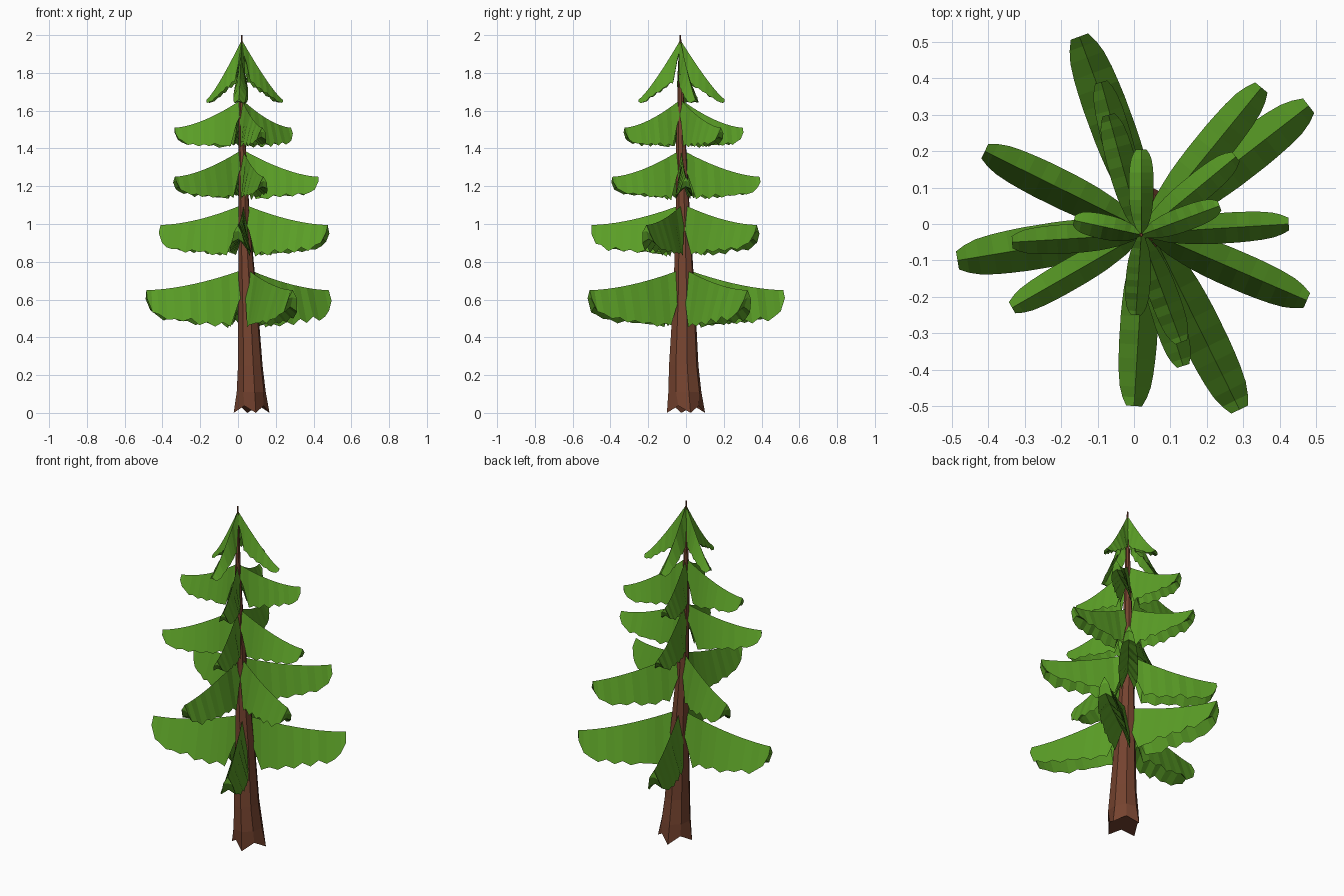
import bpy, bmesh, math, random
from mathutils import Vector

if "Cube" in bpy.data.objects:
    bpy.data.objects.remove(bpy.data.objects["Cube"])

random.seed(4)


def material(name, rgb):
    m = bpy.data.materials.new(name)
    m.diffuse_color = (*rgb, 1)
    m.use_nodes = True
    m.node_tree.nodes["Principled BSDF"].inputs["Base Color"].default_value = m.diffuse_color
    return m


green = material("needle green", (0.105, 0.35, 0.02))
brown = material("bark brown", (0.18, 0.057, 0.029))


def add_object(name, bm, mat):
    bmesh.ops.recalc_face_normals(bm, faces=bm.faces)
    mesh = bpy.data.meshes.new(name)
    bm.to_mesh(mesh)
    bm.free()
    mesh.materials.append(mat)
    ob = bpy.data.objects.new(name, mesh)
    bpy.context.collection.objects.link(ob)
    return ob


def loft(bm, rings):
    """Skin a list of equal closed rings and cap both ends."""
    vr = [[bm.verts.new(p) for p in ring] for ring in rings]
    n = len(vr[0])
    for a, b in zip(vr, vr[1:]):
        for i in range(n):
            j = (i + 1) % n
            bm.faces.new((a[i], a[j], b[j], b[i]))
    bm.faces.new(vr[0])
    bm.faces.new(vr[-1])


# Trunk: (z, centre x, centre y, radius x, radius y)
TRUNK = [(0.02, 0.072, 0.0, 0.092, 0.098), (0.11, 0.070, -0.006, 0.079, 0.090),
         (0.25, 0.065, -0.012, 0.067, 0.080), (0.60, 0.052, -0.010, 0.052, 0.060),
         (1.00, 0.033, -0.015, 0.032, 0.040), (1.50, 0.020, -0.028, 0.018, 0.024),
         (2.00, 0.020, -0.030, 0.004, 0.004)]
SIDES = 8
rings = []
for k, (z, cx, cy, rx, ry) in enumerate(TRUNK):
    ring = []
    for i in range(SIDES):
        a = math.tau * (i + 0.3) / SIDES
        # alternate corners pull in at the foot to suggest roots
        root = (0.80 if i % 2 else 1.06) if k == 0 else 1
        dz = (0.018 if i % 2 else -0.02) if k == 0 else 0
        ring.append((cx + rx * root * math.cos(a), cy + ry * root * math.sin(a), z + dz))
    rings.append(ring)
bm = bmesh.new()
loft(bm, rings)
add_object("trunk", bm, brown)


def trunk_axis(z):
    for a, b in zip(TRUNK, TRUNK[1:]):
        if z <= b[0]:
            t = (z - a[0]) / (b[0] - a[0])
            return Vector((a[1] + (b[1] - a[1]) * t, a[2] + (b[2] - a[2]) * t))
    return Vector(TRUNK[-1][1:3])


# Outline of a branch: (position along it, how far the hem is lifted, width)
OUTLINE = [(0.0, 0.75, 0.25), (0.08, 0.50, 0.45), (0.17, 0.02, 0.70), (0.25, 0.06, 0.82),
           (0.33, 0.00, 0.92), (0.41, 0.09, 0.97), (0.49, 0.01, 1.0), (0.57, 0.10, 1.0),
           (0.65, 0.02, 1.0), (0.73, 0.12, 0.97), (0.81, 0.05, 0.92), (0.89, 0.18, 0.82),
           (0.95, 0.30, 0.65), (1.0, 0.68, 0.42)]


def branch(name, tip, top, end, hem_in, hem_out, half, power):
    """Drooping bough: a roof-like ridge with a ragged hem and hollow underside."""
    start = trunk_axis(top)
    run = Vector(tip) - start
    side = Vector((-run.y, run.x)).normalized()
    rings = []
    for t, lift, w in OUTLINE:
        c = start + run * t
        ridge = end + (top - end) * (1 - t) ** power
        low = hem_in + (hem_out - hem_in) * t
        ring = []
        hems = []
        for s in (-1, 1):
            jag = random.uniform(-0.03, 0.06)
            p = c + side * s * half * w
            hems.append((p.x, p.y, low + (ridge - low) * max(0, lift + jag)))
        inner = (c.x, c.y, low + (ridge - low) * max(0.45, lift + 0.08))
        ring = [(c.x, c.y, ridge), hems[0], inner, hems[1]]
        rings.append(ring)
    bm = bmesh.new()
    loft(bm, rings)
    add_object(name, bm, green)


# Tiers: ridge top, ridge end, inner hem, outer hem, half width, ridge curve, tips
TIERS = [
    (0.765, 0.65, 0.44, 0.49, 0.060, 1.7,
     [(-0.485, -0.10), (-0.15, 0.515), (0.29, -0.51), (0.48, 0.325)]),
    (1.105, 0.995, 0.82, 0.86, 0.052, 1.7,
     [(-0.41, 0.20), (0.0, -0.50), (0.35, 0.375), (0.475, -0.21)]),
    (1.395, 1.25, 1.12, 1.155, 0.042, 1.6,
     [(0.425, 0.0), (-0.335, -0.23), (0.135, -0.39), (-0.09, 0.39)]),
    (1.66, 1.51, 1.395, 1.42, 0.040, 1.6,
     [(-0.335, -0.05), (0.28, 0.185), (0.13, -0.325), (-0.07, 0.30)]),
    (1.975, 1.66, 1.77, 1.62, 0.034, 1.2,
     [(0.02, 0.205), (0.235, 0.05), (-0.165, 0.01), (0.005, -0.25)]),
]
for n, (top, end, hi, ho, half, power, tips) in enumerate(TIERS, 1):
    for i, tip in enumerate(tips, 1):
        branch(f"tier_{n}_branch_{i}", tip, top, end, hi, ho, half, power)
